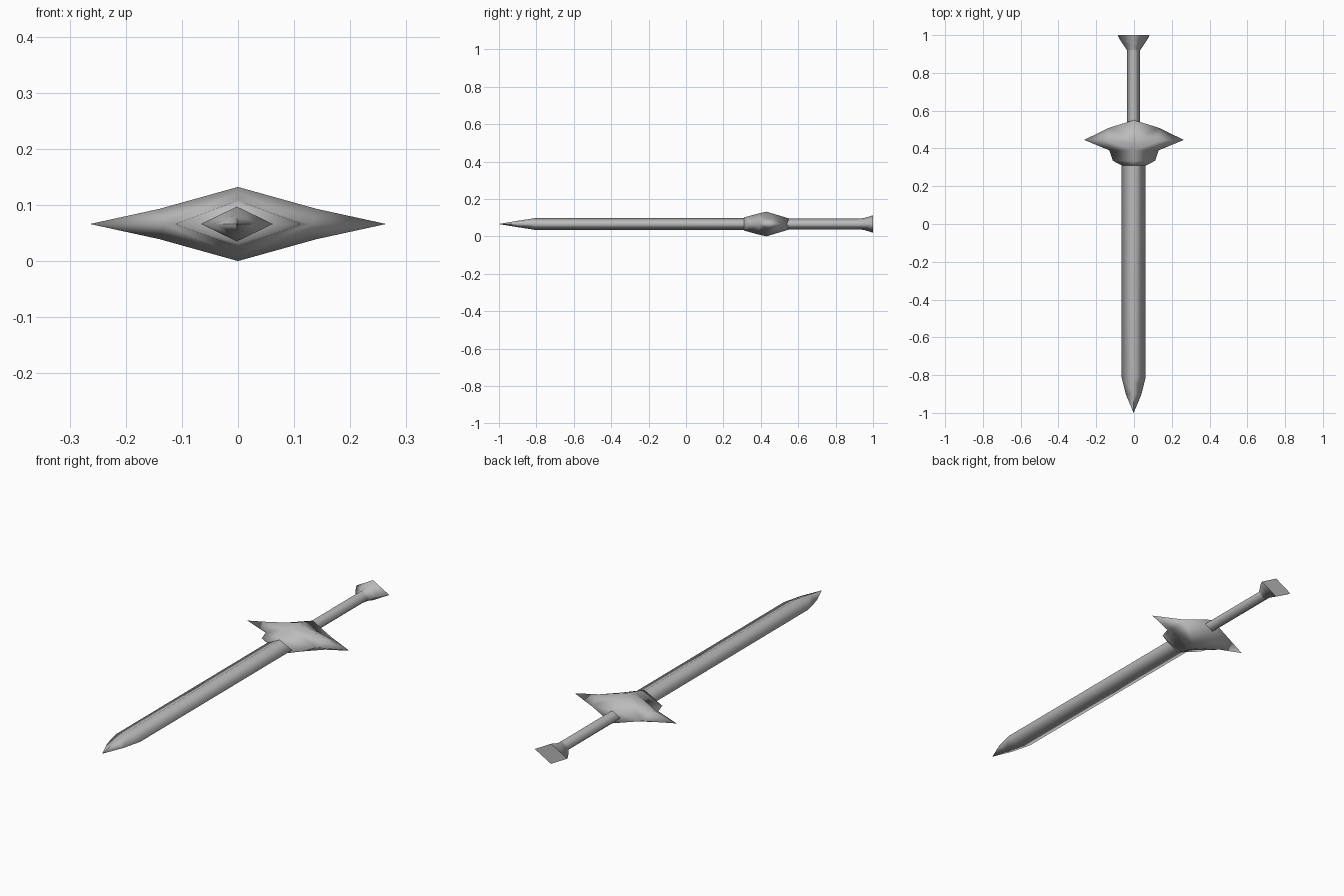
import bpy, bmesh

if "Cube" in bpy.data.objects:
    bpy.data.objects.remove(bpy.data.objects["Cube"])

CZ = 0.066  # height of the sword's long axis
steel = bpy.data.materials.new("grey steel")
steel.diffuse_color = (0.5, 0.5, 0.5, 1)
steel.use_nodes = True
steel.node_tree.nodes["Principled BSDF"].inputs["Base Color"].default_value = steel.diffuse_color


def finish(bm, name):
    bmesh.ops.remove_doubles(bm, verts=bm.verts, dist=1e-5)
    bmesh.ops.recalc_face_normals(bm, faces=bm.faces)
    me = bpy.data.meshes.new(name)
    bm.to_mesh(me)
    bm.free()
    me.materials.append(steel)
    for p in me.polygons:
        p.use_smooth = True
    ob = bpy.data.objects.new(name, me)
    ob.location.z = CZ
    bpy.context.collection.objects.link(ob)
    return ob


def diamond_loft(name, sections):
    """Loft diamond sections (y, half width, half height) along y."""
    bm = bmesh.new()
    rings = [[bm.verts.new((x * w - 0.002, y, z * h))
              for x, z in ((1, 0), (0, 1), (-1, 0), (0, -1))]
             for y, w, h in sections]
    for a, b in zip(rings, rings[1:]):
        for i in range(4):
            j = (i + 1) % 4
            bm.faces.new((a[i], a[j], b[j], b[i]))
    # end caps keep their own corners so their rims stay crisp
    for ring in (rings[0], rings[-1]):
        if (ring[0].co - ring[2].co).length > 0.01:
            bm.faces.new(ring)
    ob = finish(bm, name)
    for p in ob.data.polygons:
        if abs(p.normal.y) > 0.99:
            p.use_smooth = False
    return ob


# blade with tapered point
diamond_loft("blade", [(-1.0, 0.0005, 0.0005), (-0.9, 0.042, 0.017),
                       (-0.81, 0.064, 0.031), (0.33, 0.064, 0.031)])
# grip and flared pommel
diamond_loft("grip", [(0.5, 0.035, 0.03), (0.92, 0.035, 0.03)])
diamond_loft("pommel", [(0.92, 0.035, 0.03), (0.95, 0.055, 0.031),
                        (0.985, 0.078, 0.042), (1.0, 0.084, 0.047)])

# guard: one quarter, mirrored in x and z
P = {
    "a0": (0, .31, .035), "a1": (0, .335, .042), "a2": (0, .39, .057),
    "a3": (0, .43, .066), "a4": (0, .55, .03), "a5": (0, .55, 0),
    "b0": (.065, .31, 0), "b1": (.112, .335, 0), "b2": (.13, .39, 0),
    "m": (.14, .442, .027), "t": (.264, .445, 0), "r": (.13, .51, 0),
    "c": (0, .31, 0),
}
FACES = ["a0 a1 b1 b0", "a1 a2 b2 b1", "a2 a3 m b2", "b2 m t",
         "m r t", "a3 a4 r m", "a4 a5 r", "a0 b0 c"]
bm = bmesh.new()
for sx in (1, -1):
    for sz in (1, -1):
        v = {k: bm.verts.new((x * sx, y, z * sz)) for k, (x, y, z) in P.items()}
        for f in FACES:
            bm.faces.new([v[k] for k in f.split()])
finish(bm, "guard")
